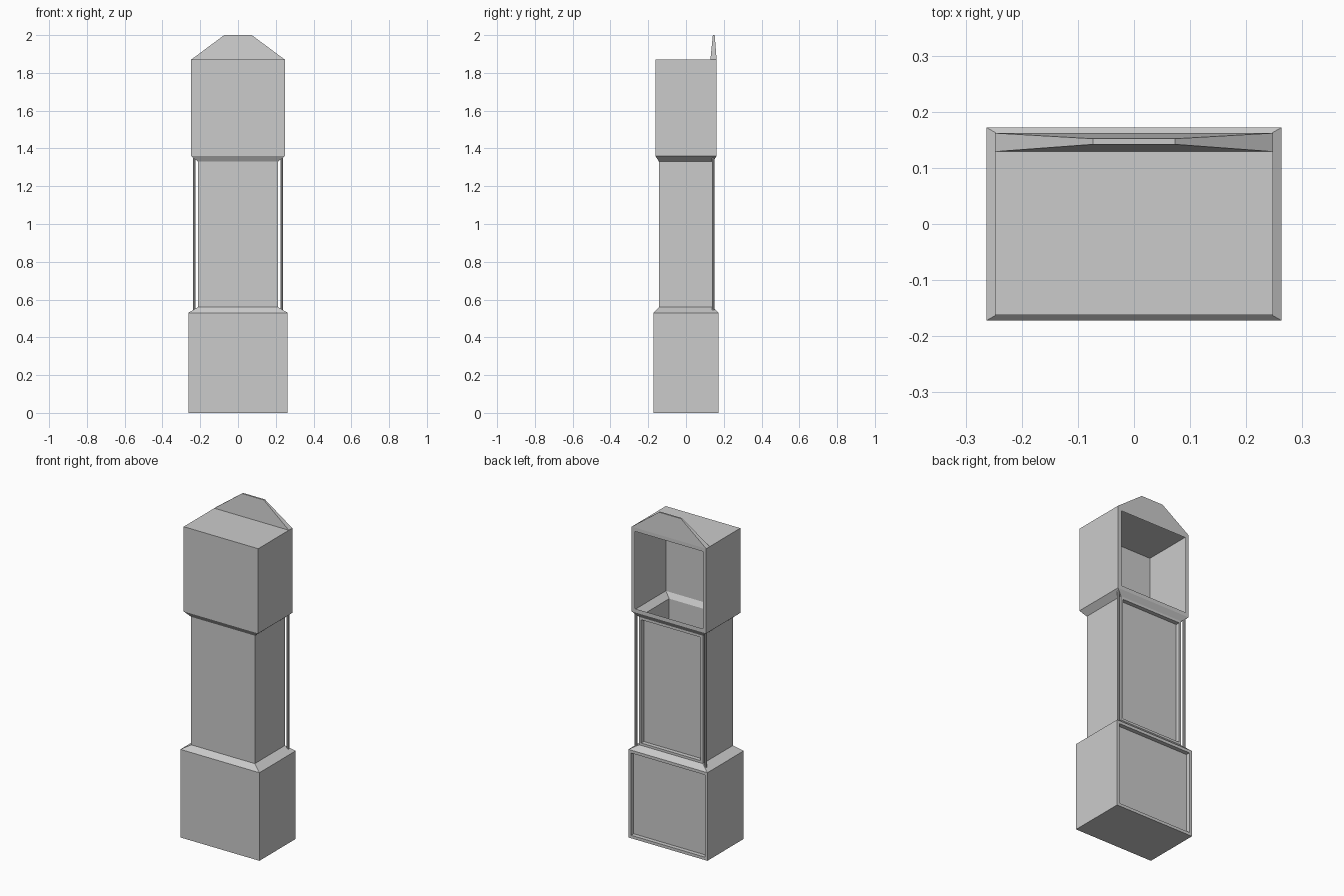
import bpy, bmesh
from mathutils import Vector

if "Cube" in bpy.data.objects:
    bpy.data.objects.remove(bpy.data.objects["Cube"])


def make_object(name, bm):
    mesh = bpy.data.meshes.new(name)
    bm.to_mesh(mesh)
    bm.free()
    obj = bpy.data.objects.new(name, mesh)
    bpy.context.collection.objects.link(obj)
    return obj


def loft(bm, sections):
    """Stack rectangles (x0, x1, y0, y1, z); returns rings and +y side faces."""
    rings, plus_y = [], []
    for x0, x1, y0, y1, z in sections:
        rings.append([bm.verts.new(p) for p in
                      ((x0, y0, z), (x1, y0, z), (x1, y1, z), (x0, y1, z))])
    for a, b in zip(rings, rings[1:]):
        for i in range(4):
            j = (i + 1) % 4
            f = bm.faces.new((a[i], a[j], b[j], b[i]))
            if i == 2:
                plus_y.append(f)
    return rings, plus_y


# Case: one hollow shell made of base, trunk and hood
bm = bmesh.new()
profile = [(0.263, 0.172, 0.0), (0.263, 0.172, 0.53),
           (0.212, 0.143, 0.56), (0.212, 0.143, 1.33),
           (0.248, 0.162, 1.36), (0.248, 0.162, 1.87)]
rings, faces = loft(bm, [(-x, x, -y, y, z) for x, y, z in profile])
bm.faces.new(rings[0][::-1])
bm.faces.new(rings[-1])
bm.normal_update()

# Recessed base panel and trunk door
for face, rim in ((faces[0], 0.025), (faces[2], 0.02)):
    bmesh.ops.inset_individual(bm, faces=[face], thickness=rim)
    walls = bmesh.ops.extrude_discrete_faces(bm, faces=[face])
    for v in walls["faces"][0].verts:
        v.co += Vector((0, -0.025, 0))

# Open dial window in the hood
bmesh.ops.inset_individual(bm, faces=[faces[4]], thickness=0.032)
bmesh.ops.delete(bm, geom=[faces[4]], context='FACES_ONLY')
make_object("clock_case", bm)

# Pediment on top of the hood
bm = bmesh.new()
rings, _ = loft(bm, [(-0.248, 0.248, 0.129, 0.162, 1.87),
                     (-0.073, 0.073, 0.142, 0.152, 2.0)])
bm.faces.new(rings[-1])
make_object("pediment", bm)

# Slim columns beside the trunk
for side, x in (("left", -0.2315), ("right", 0.2315)):
    bpy.ops.mesh.primitive_cylinder_add(vertices=8, radius=0.0075, depth=0.805,
                                        location=(x, 0.144, 0.9475))
    bpy.context.object.name = side + "_column"
